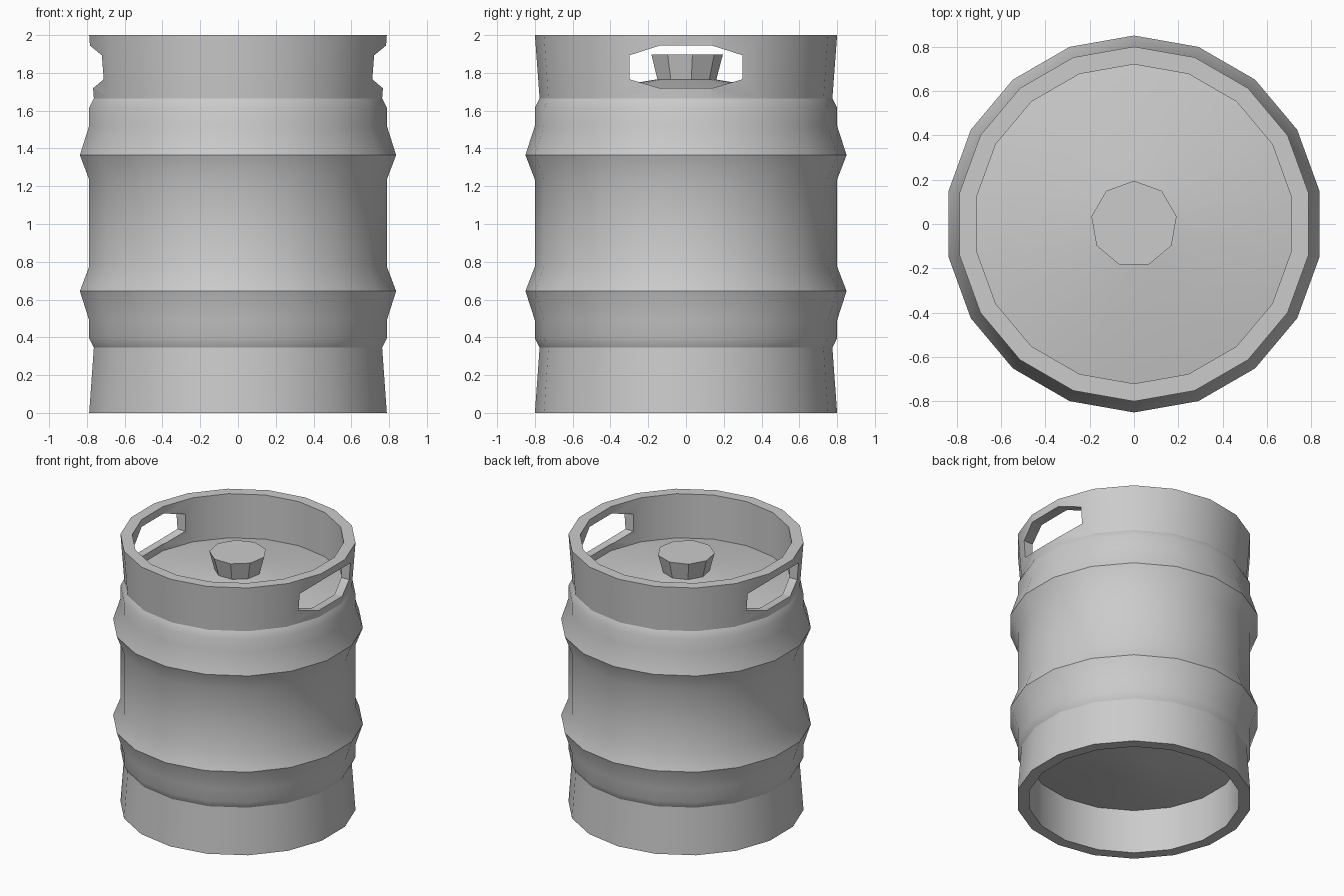
import bpy, bmesh
from math import sin, cos, pi, radians

if "Cube" in bpy.data.objects:
    bpy.data.objects.remove(bpy.data.objects["Cube"])


def make_object(name, bm):
    bmesh.ops.recalc_face_normals(bm, faces=bm.faces)
    mesh = bpy.data.meshes.new(name)
    bm.to_mesh(mesh)
    bm.free()
    ob = bpy.data.objects.new(name, mesh)
    bpy.context.collection.objects.link(ob)
    return ob


def lathe(name, profile, sides):
    """Revolve (radius, z) points about z, first vertex on +y; close both ends."""
    bm = bmesh.new()
    rings = []
    for r, z in profile:
        if r == 0:
            rings.append([bm.verts.new((0, 0, z))] * sides)
        else:
            angles = [pi / 2 + 2 * pi * i / sides for i in range(sides)]
            rings.append([bm.verts.new((r * cos(a), r * sin(a), z)) for a in angles])
    for a, b in zip(rings, rings[1:]):
        for i in range(sides):
            j = (i + 1) % sides
            loop = list(dict.fromkeys((a[i], a[j], b[j], b[i])))
            bm.faces.new(loop)
    for ring in (rings[0], rings[-1]):
        if ring[0] is not ring[1]:
            bm.faces.new(ring)
    return make_object(name, bm)


def smooth(ob):
    bpy.ops.object.select_all(action='DESELECT')
    ob.select_set(True)
    bpy.context.view_layer.objects.active = ob
    bpy.ops.object.shade_smooth_by_angle(angle=radians(30))


# Barrel with hollow chimes at both ends and shallow domed heads
body = lathe("keg_body", [
    (0, 0.23), (0.16, 0.235), (0.72, 0.33), (0.72, 0), (0.80, 0),
    (0.775, 0.345), (0.80, 0.395), (0.80, 0.49), (0.85, 0.645), (0.80, 0.775),
    (0.80, 1.235), (0.85, 1.365), (0.80, 1.52), (0.80, 1.615), (0.775, 1.665),
    (0.80, 2), (0.72, 2), (0.72, 1.67), (0.16, 1.765), (0, 1.77)], 18)

# Hand holes cut through the upper rim on both sides
half = [(0.137, 1.945), (0.30, 1.893), (0.30, 1.766), (0.14, 1.72)]
outline = half + [(-y, z) for y, z in reversed(half)]
bm = bmesh.new()
for s in (-1, 1):
    inner = [bm.verts.new((s * 0.55, y, z)) for y, z in outline]
    outer = [bm.verts.new((s * 1.0, y, z)) for y, z in outline]
    bm.faces.new(inner)
    bm.faces.new(outer)
    for i in range(len(outline)):
        j = (i + 1) % len(outline)
        bm.faces.new((inner[i], inner[j], outer[j], outer[i]))
cutter = make_object("hand_hole_cutter", bm)
cutter.hide_render = True
mod = body.modifiers.new("hand_holes", 'BOOLEAN')
mod.operation = 'DIFFERENCE'
mod.solver = 'EXACT'
mod.object = cutter
bpy.context.view_layer.objects.active = body
bpy.ops.object.modifier_apply(modifier=mod.name)
bpy.data.objects.remove(cutter)
smooth(body)

# Flared tap fitting in the middle of the top
valve = lathe("tap_fitting", [(0.158, 1.755), (0.195, 1.897)], 9)
smooth(valve)
